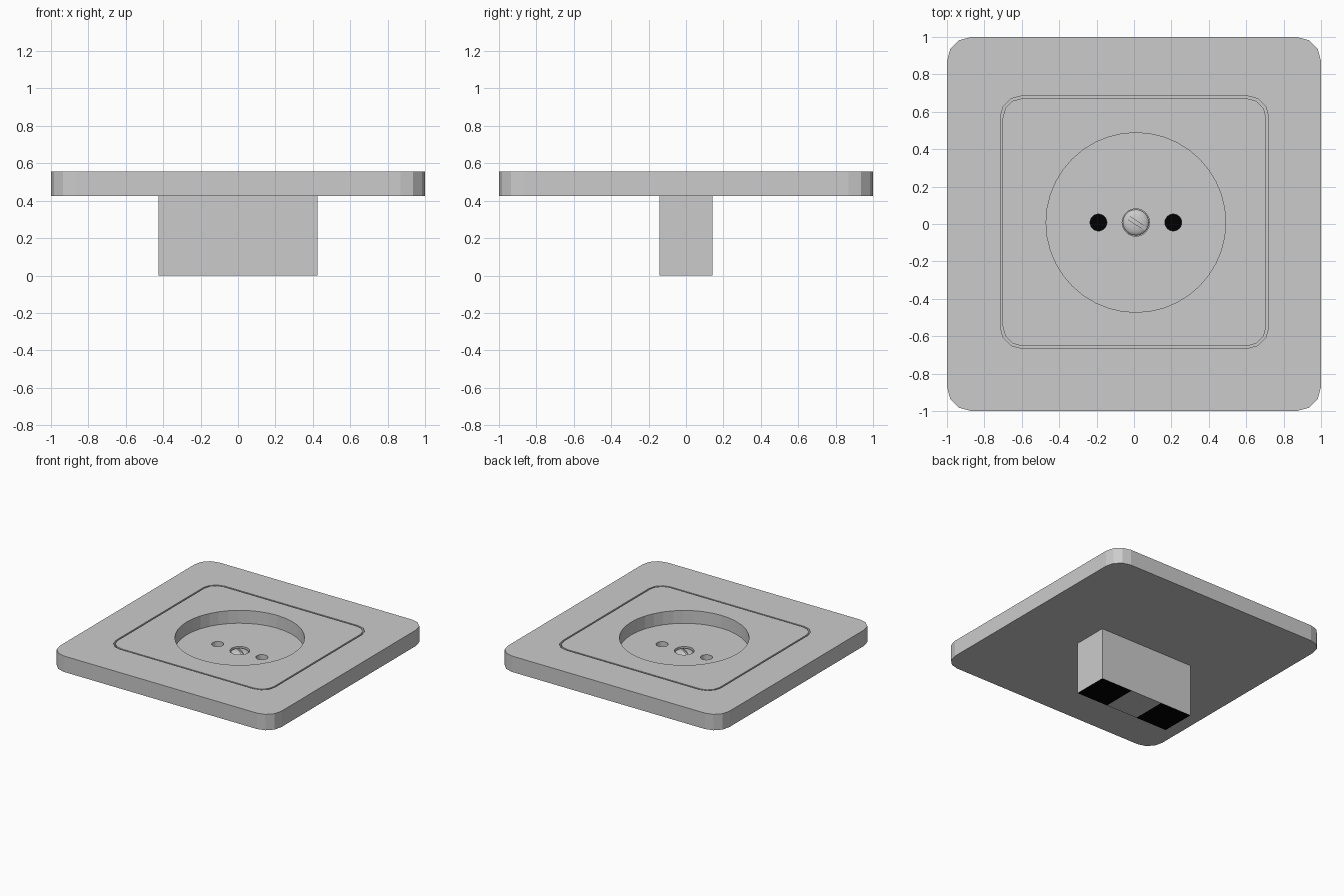
import bpy, bmesh, math
from mathutils import Matrix

if "Cube" in bpy.data.objects:
    bpy.data.objects.remove(bpy.data.objects["Cube"])


def material(name, rgb):
    m = bpy.data.materials.new(name)
    m.use_nodes = True
    m.diffuse_color = (*rgb, 1)
    m.node_tree.nodes["Principled BSDF"].inputs["Base Color"].default_value = (*rgb, 1)
    return m


GREY = material("light grey", (0.6, 0.6, 0.6))
BLACK = material("black", (0.0, 0.0, 0.0))

BASE, FLOOR, TOP = 0.425, 0.45, 0.555   # plate underside, recess floor, plate top
CX, CY = 0.01, 0.008                    # centre of the round recess
THIRD = 0.142                           # edge of the dark terminals


def make_object(name, bm):
    bmesh.ops.recalc_face_normals(bm, faces=bm.faces[:])
    mesh = bpy.data.meshes.new(name)
    bm.to_mesh(mesh)
    bm.free()
    mesh.materials.append(GREY)
    ob = bpy.data.objects.new(name, mesh)
    bpy.context.collection.objects.link(ob)
    return ob


def prism(name, outline, z0, z1):
    bm = bmesh.new()
    face = bm.faces.new([bm.verts.new((x, y, z0)) for x, y in outline])
    out = bmesh.ops.extrude_face_region(bm, geom=[face])
    for v in out["geom"]:
        if isinstance(v, bmesh.types.BMVert):
            v.co.z = z1
    return make_object(name, bm)


def rounded(x0, x1, y0, y1, r, steps=3):
    corners = [(x1 - r, y1 - r), (x0 + r, y1 - r), (x0 + r, y0 + r), (x1 - r, y0 + r)]
    pts = []
    for i, (cx, cy) in enumerate(corners):
        for k in range(steps + 1):
            a = math.pi / 2 * (i + k / steps)
            pts.append((cx + r * math.cos(a), cy + r * math.sin(a)))
    return pts


def circle(cx, cy, r, n):
    return [(cx + r * math.cos(2 * math.pi * k / n), cy + r * math.sin(2 * math.pi * k / n))
            for k in range(n)]


def box(hx, hy):
    return [(-hx, -hy), (hx, -hy), (hx, hy), (-hx, hy)]


def cut(target, *cutters):
    for c in cutters:
        mod = target.modifiers.new("cut", "BOOLEAN")
        mod.operation = "DIFFERENCE"
        mod.solver = "EXACT"
        mod.object = c
        bpy.context.view_layer.objects.active = target
        bpy.ops.object.modifier_apply(modifier=mod.name)
        bpy.data.objects.remove(c)


def pin_holes(z0, z1):
    return [prism("pin_cutter", circle(CX + s * 0.2, CY, 0.045, 24), z0, z1) for s in (-1, 1)]


# Cover plate with panel groove, round recess, pin holes and screw seat
plate = prism("cover_plate", rounded(-1, 1, -1, 1, 0.13), BASE, TOP)
groove = prism("groove_cutter", rounded(-0.715, 0.72, -0.665, 0.685, 0.115), TOP - 0.05, TOP + 0.1)
core = prism("core_cutter", rounded(-0.702, 0.707, -0.653, 0.672, 0.105), TOP - 0.1, TOP + 0.2)
cut(groove, core)
recess = prism("recess_cutter", circle(CX, CY, 0.48, 40), FLOOR, TOP + 0.1)
seat = prism("seat_cutter", circle(CX, CY, 0.073, 32), FLOOR - 0.02, TOP)
cut(plate, groove, recess, seat, *pin_holes(BASE - 0.1, TOP))

# Connector block behind the plate, with blind pin holes
block = prism("connector_block", box(0.425, 0.142), 0, BASE)
cut(block, *pin_holes(0.005, BASE + 0.1))
bm = bmesh.new()
bm.from_mesh(block.data)
for x in (-THIRD, THIRD):
    bmesh.ops.bisect_plane(bm, geom=bm.verts[:] + bm.edges[:] + bm.faces[:],
                           plane_co=(x, 0, 0), plane_no=(1, 0, 0))
bm.to_mesh(block.data)
bm.free()

# Dark terminal ends and hole bottoms
block.data.materials.append(BLACK)
for f in block.data.polygons:
    if f.center.z < 0.01 and abs(f.normal.z) > 0.9 and abs(f.center.x) > THIRD:
        f.material_index = 1

# Domed screw head with a slanted slot
bm = bmesh.new()
bmesh.ops.create_uvsphere(bm, u_segments=32, v_segments=16, radius=1)
bm.transform(Matrix.Translation((CX, CY, FLOOR - 0.02)) @ Matrix.Diagonal((0.069, 0.069, 0.024, 1)))
screw = make_object("screw_head", bm)
slot = prism("slot_cutter", box(0.1, 0.009), FLOOR - 0.01, TOP)
slot.matrix_world = Matrix.Translation((CX, CY, 0)) @ Matrix.Rotation(math.radians(-33), 4, "Z")
bpy.context.view_layer.update()
cut(screw, slot)
bpy.ops.object.select_all(action="DESELECT")
screw.select_set(True)
bpy.context.view_layer.objects.active = screw
bpy.ops.object.shade_smooth_by_angle(angle=math.radians(35))
